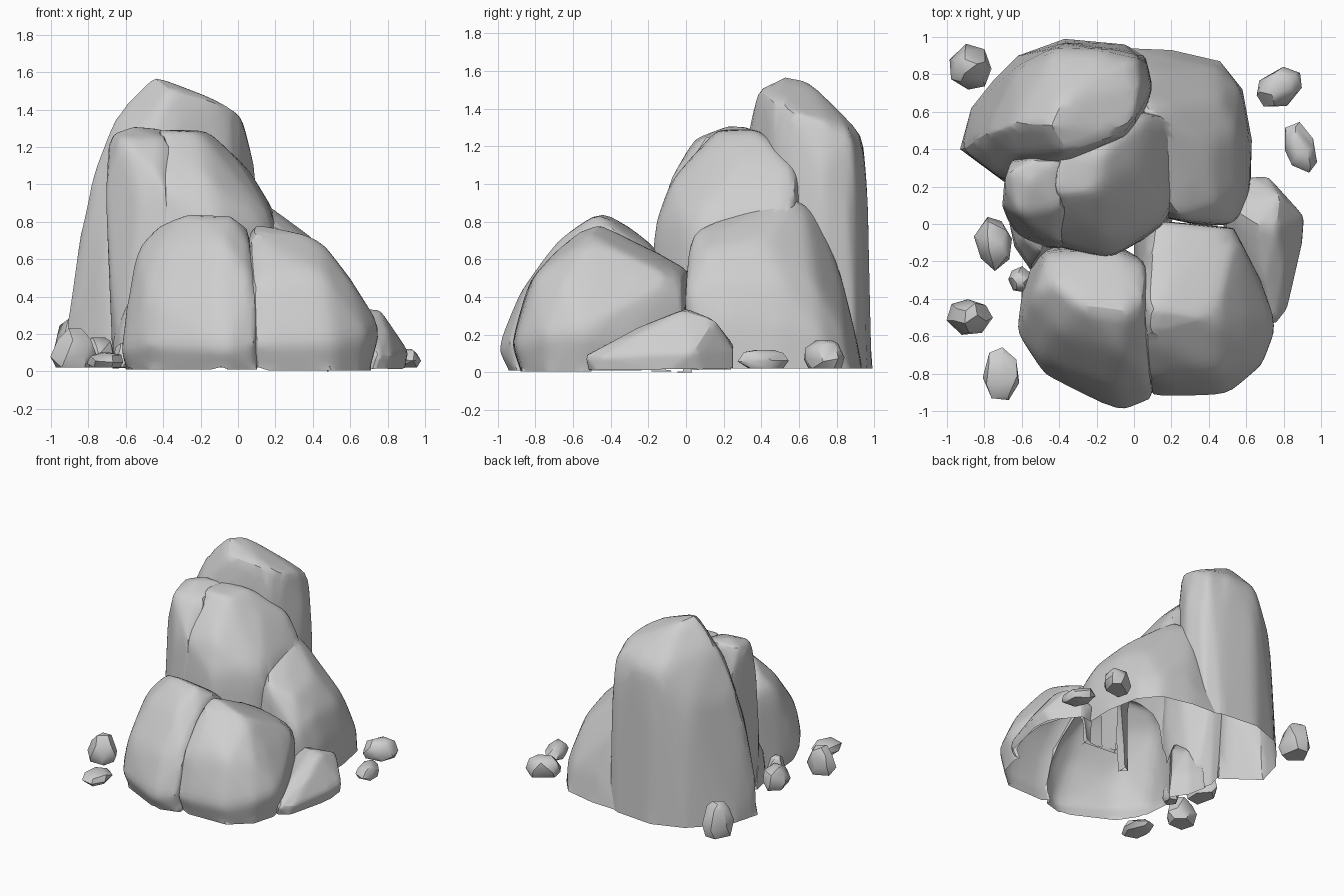
import bpy, bmesh, math, random

stone = bpy.data.materials.new("grey_stone")
stone.diffuse_color = (0.62, 0.62, 0.62, 1)
boulders = []


def add_object(bm, name):
    me = bpy.data.meshes.new(name)
    bm.to_mesh(me)
    bm.free()
    me.materials.append(stone)
    ob = bpy.data.objects.new(name, me)
    bpy.context.collection.objects.link(ob)
    return ob


def shade(ob, angle):
    bpy.ops.object.select_all(action='DESELECT')
    ob.select_set(True)
    bpy.context.view_layer.objects.active = ob
    bpy.ops.object.shade_smooth_by_angle(angle=math.radians(angle))


def hull(points):
    bm = bmesh.new()
    for p in points:
        bm.verts.new(p)
    bmesh.ops.convex_hull(bm, input=bm.verts[:])
    loose = [v for v in bm.verts if not v.link_faces]
    bmesh.ops.delete(bm, geom=loose, context='VERTS')
    bmesh.ops.recalc_face_normals(bm, faces=bm.faces[:])
    return bm


def boulder(name, foot, body, base, rounds=3):
    """Closed hull over a ground outline and body points, edges worn round."""
    bm = hull([(x, y, base) for x, y in foot] + body)
    bmesh.ops.subdivide_edges(bm, edges=bm.edges[:], cuts=5, use_grid_fill=True)
    bmesh.ops.triangulate(bm, faces=bm.faces[:])
    free = [v for v in bm.verts if v.co.z > base + 0.003]
    for _ in range(rounds):
        bmesh.ops.smooth_vert(bm, verts=free, factor=0.5,
                              use_axis_x=True, use_axis_y=True, use_axis_z=True)
    bmesh.ops.recalc_face_normals(bm, faces=bm.faces[:])
    boulders.append(add_object(bm, name))


# Tall slab at the back left
boulder("tall_back_rock",
        [(-.93, .4), (-.87, .62), (-.75, .77), (-.62, .9), (-.37, .99), (-.05, .96),
         (.06, .9), (.1, .75), (0, .4), (-.66, .2)],
        [(-.92, .4, .25), (-.85, .45, .75), (-.80, .48, .98), (-.69, .5, 1.26),
         (-.64, .54, 1.39), (-.45, .53, 1.58), (-.40, .64, 1.56), (-.36, .38, 1.51),
         (-.06, .48, 1.43), (.01, .57, 1.37), (.03, .76, 1.33), (.01, .9, 1.26),
         (-.12, .93, 1.27), (-.42, .94, 1.25), (-.37, .97, .9), (-.62, .84, 1.0),
         (.1, .72, 1.05), (.07, .86, .85), (-.68, .22, .7), (-.60, .36, 1.22),
         (-.34, .34, 1.27)], base=.020, rounds=2)

# Upper middle rock and the narrow column beside it
boulder("upper_middle_rock",
        [(-.45, -.12), (-.1, -.16), (.2, .0), (.3, .4), (.1, .62), (-.4, .5)],
        [(-.46, -.11, .65), (-.15, -.18, .65), (-.1, -.17, .78), (.18, .02, .80),
         (-.44, -.08, 1.0), (-.15, -.08, 1.02), (-.43, .14, 1.27), (-.42, .2, 1.29),
         (-.20, .17, 1.28), (-.16, .38, 1.29), (-.40, .40, 1.29), (.00, .3, 1.13),
         (.07, .57, 1.07), (.09, .25, .99), (.20, .12, .81), (.21, .57, .84),
         (-.1, .62, 1.1)], base=.013)
boulder("left_column_rock",
        [(-.62, -.08), (-.67, .1), (-.6, .38), (-.3, .38), (-.3, -.12), (-.5, -.13)],
        [(-.68, .02, .5), (-.71, .1, 1.0), (-.70, .22, 1.2), (-.67, .28, 1.27),
         (-.62, .04, 1.24), (-.56, .22, 1.31), (-.52, .36, 1.30), (-.36, .36, 1.29),
         (-.36, .08, 1.24), (-.53, -.07, .95), (-.38, -.10, 1.0), (-.40, -.13, .6),
         (-.66, .34, 1.1)], base=.016, rounds=2)

# Broad shoulder at the back right
boulder("back_right_rock",
        [(.62, .1), (.63, .45), (.58, .72), (.46, .87), (.2, .93), (-.05, .94), (-.1, .1), (.4, -.02)],
        [(.62, .2, .28), (.61, .5, .25), (.57, .72, .2), (.44, .84, .22), (.2, .89, .25),
         (.56, .18, .5), (.55, .5, .50), (.46, .68, .5), (.1, .81, .58), (.44, .10, .65),
         (.41, .42, .71), (.29, .2, .77), (.28, .45, .79), (.13, .4, .87), (.08, .57, .95),
         (.2, .64, .80), (.0, .70, .86), (.2, .02, .76), (.53, -.01, .42)], base=.022)

# Two large boulders in front
boulder("front_left_rock",
        [(-.58, -.58), (-.46, -.76), (-.08, -.95), (.1, -.90), (.14, -.3), (-.1, -.1), (-.5, -.12), (-.6, -.35)],
        [(-.63, -.58, .12), (-.48, -.81, .14), (-.08, -1.01, .13), (.09, -.94, .15),
         (-.60, -.5, .35), (-.48, -.74, .40), (-.1, -.89, .42), (.1, -.84, .45),
         (-.55, -.38, .65), (-.41, -.58, .67), (-.08, -.69, .70), (.07, -.62, .66),
         (-.42, -.32, .79), (-.27, -.44, .86), (-.04, -.47, .85), (.05, -.40, .78),
         (-.47, -.14, .62), (-.1, -.13, .64), (.07, -.2, .62)], base=.010)
boulder("front_right_rock",
        [(.1, -.88), (.5, -.87), (.66, -.73), (.71, -.55), (.64, -.25), (.53, -.02), (.0, .03), (.0, -.6)],
        [(.08, -.93, .15), (.5, -.92, .16), (.69, -.76, .2), (.77, -.55, .23), (.68, -.3, .2),
         (.07, -.84, .48), (.45, -.81, .52), (.6, -.66, .48), (.05, -.60, .74), (.06, -.44, .80),
         (.43, -.50, .72), (.25, -.53, .74), (.60, -.5, .50), (.57, -.2, .50),
         (.54, -.03, .5), (.1, .02, .56), (.08, -.16, .66), (.53, -.02, .35)], base=.004)

# Low slab leaning on the right side and a wedge under the left column
boulder("low_side_rock",
        [(.5, .2), (.72, .25), (.87, .08), (.89, -.1), (.8, -.47), (.72, -.52), (.45, -.3)],
        [(.72, .25, .12), (.91, .04, .11), (.9, -.1, .10), (.82, -.45, .08), (.75, -.54, .09),
         (.62, .25, .15), (.78, .15, .28), (.76, -.02, .33), (.66, .0, .34), (.80, -.22, .22),
         (.5, .1, .28), (.7, -.3, .22)], base=0, rounds=1)
boulder("left_wedge_rock",
        [(-.67, .04), (-.64, -.12), (-.55, -.25), (-.4, -.2), (-.4, .05)],
        [(-.67, .02, .18), (-.63, -.11, .2), (-.59, -.08, .37), (-.5, -.15, .38),
         (-.55, -.22, .2), (-.45, .0, .45)], base=.018, rounds=1)

# Fuse the boulders into one outcrop
outcrop = boulders[0]
outcrop.name = "rock_outcrop"
for other in boulders[1:]:
    mod = outcrop.modifiers.new("fuse", 'BOOLEAN')
    mod.operation = 'UNION'
    mod.solver = 'EXACT'
    mod.object = other
bpy.context.view_layer.update()
graph = bpy.context.evaluated_depsgraph_get()
fused = bpy.data.meshes.new_from_object(outcrop.evaluated_get(graph))
outcrop.modifiers.clear()
outcrop.data = fused
for other in boulders[1:]:
    bpy.data.objects.remove(other)

# Leave the outcrop open underneath
bm = bmesh.new()
bm.from_mesh(fused)
bm.normal_update()
floor = [f for f in bm.faces if all(v.co.z < 0.026 for v in f.verts)]
bmesh.ops.delete(bm, geom=floor, context='FACES')
bm.to_mesh(fused)
bm.free()
shade(outcrop, 28)


def pebble(name, x, y, sx, sy, z0, z1, seed, taper=0.75, turn=0.0):
    """Chipped stone filling the given box; taper narrows its upper half."""
    rng = random.Random(seed)
    c, s = math.cos(turn), math.sin(turn)
    pts = []
    for z, n, r in ((0, 5, .85), (.35, 7, 1.06), (.8, 5, taper), (1, 3, taper * .5)):
        start = rng.random() * 6.28
        for i in range(n):
            a = start + (i + rng.uniform(-.2, .2)) * math.tau / n
            w = r * rng.uniform(.88, 1)
            px, py = w * math.cos(a) * sx, w * math.sin(a) * sy
            lift = rng.uniform(-.1, .1) if 0 < z < 1 else 0
            pts.append((x + px * c - py * s, y + px * s + py * c, z0 + (z1 - z0) * (z + lift)))
    shade(add_object(hull(pts), name), 36)


# Loose stones scattered round the foot
pebble("back_left_pebble", -.88, .84, .12, .13, .02, .28, 1)
pebble("back_right_pebble", .78, .73, .14, .10, .02, .17, 2, .85, turn=.6)
pebble("right_pebble", .89, .41, .085, .14, .02, .12, 3, .85, turn=.3)
pebble("left_pebble", -.75, -.1, .10, .15, .02, .18, 4, .85, turn=.2)
pebble("front_left_pebble", -.88, -.5, .12, .105, .02, .23, 5, .8)
pebble("front_pebble", -.71, -.81, .105, .145, .02, .10, 6, .85)
pebble("tucked_pebble", -.61, -.30, .06, .075, .02, .15, 7, .8)
